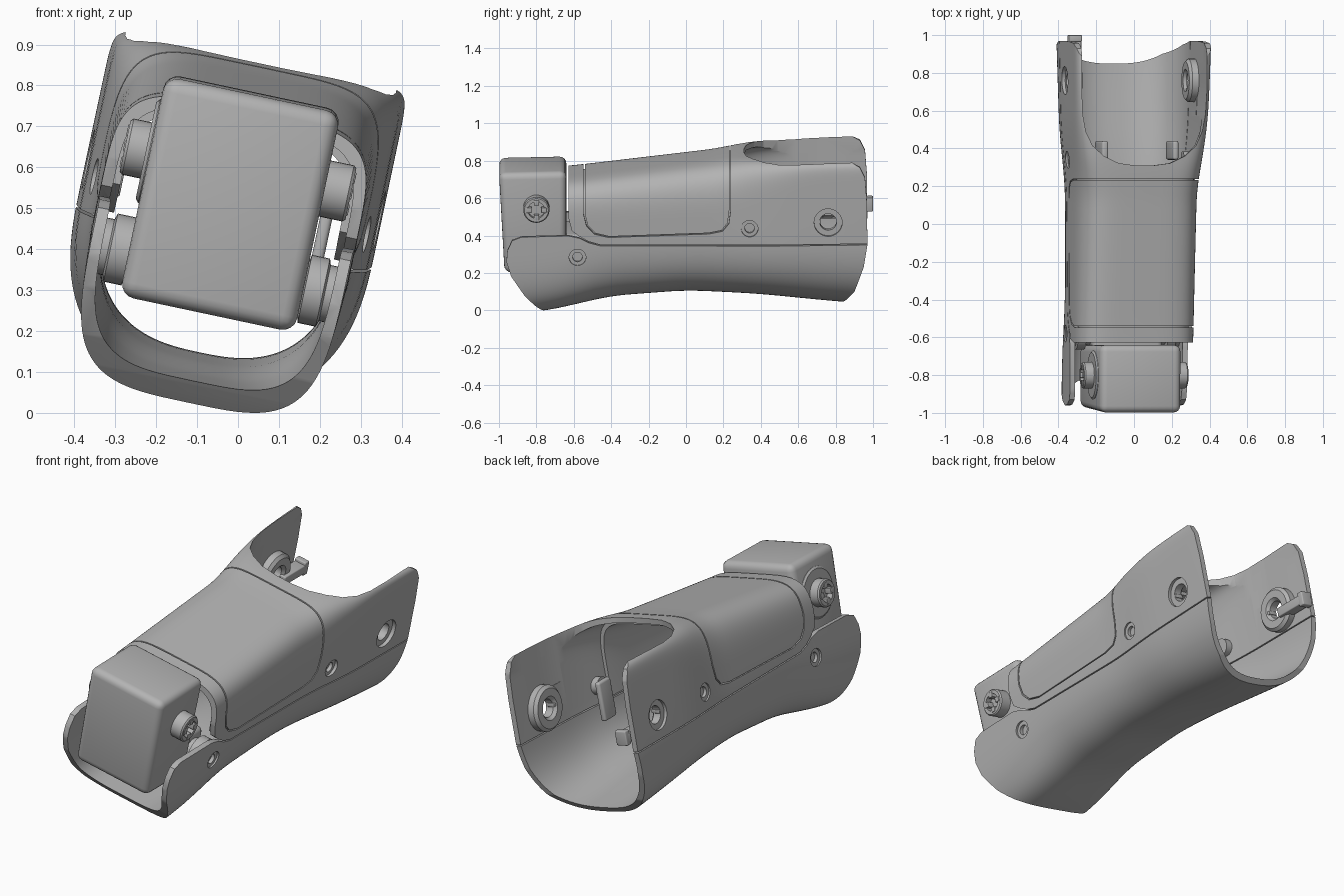
import bpy, bmesh, math
from mathutils import Matrix, Vector

if "Cube" in bpy.data.objects:
    bpy.data.objects.remove(bpy.data.objects["Cube"])

# One grey material
grey = bpy.data.materials.new("neutral_grey")
grey.use_nodes = True
COLOR = (0.45, 0.45, 0.45, 1)
grey.diffuse_color = COLOR
grey.node_tree.nodes["Principled BSDF"].inputs["Base Color"].default_value = COLOR
PARTS = []
WALL = 0.028

# Section tables along y: half width, height, depth and squareness of the tube
HALF = [(-1, .315), (-.6, .32), (.2, .327), (.5, .357), (1, .37)]
TOP = [(-1, .25), (-.6, .287), (.2, .385), (.3, .405), (1, .414)]
DEPTH = [(-1, .47), (-.75, .45), (-.4, .375), (0, .345), (.4, .365), (.8, .405), (1, .42)]
SQUARE_TOP = [(-1, 4.5), (.2, 4.5), (.45, 8), (.7, 16), (1, 20)]
SQUARE_LOW = [(-1, 4), (-.7, 3.6), (-.4, 2.8), (.2, 2.6), (1, 2.6)]
LIP = [(-1, 2.4), (-.75, 2.2), (-.5, 1), (1, 1)]  # thicker floor at the front


def linear(table, y):
    y = max(-1, min(1, y))
    for (a, va), (b, vb) in zip(table, table[1:]):
        if y <= b:
            return va + (vb - va) * (y - a) / (b - a)


def smooth(table, y):
    return sum(linear(table, y + k * 0.03) for k in range(-3, 4)) / 7


def finish(name, bm, part=True):
    bmesh.ops.recalc_face_normals(bm, faces=bm.faces)
    mesh = bpy.data.meshes.new(name)
    bm.to_mesh(mesh)
    bm.free()
    ob = bpy.data.objects.new(name, mesh)
    bpy.context.collection.objects.link(ob)
    mesh.materials.append(grey)
    if part:
        PARTS.append(ob)
    else:
        ob.hide_render = True
    return ob


def grid(bm, rings, close_rings):
    """Skin a list of vertex rings; optionally join last ring to first."""
    count = len(rings)
    for i in range(count if close_rings else count - 1):
        a, b = rings[i], rings[(i + 1) % count]
        for j in range(len(a)):
            k = (j + 1) % len(a)
            bm.faces.new((a[j], a[k], b[k], b[j]))


def section(y, inset, n=112):
    out = []
    half = smooth(HALF, y) - inset
    for i in range(n):
        t = math.tau * i / n
        c, s = math.cos(t), math.sin(t)
        if s >= 0:
            height, square = smooth(TOP, y) - inset, smooth(SQUARE_TOP, y)
        else:
            height, square = smooth(DEPTH, y) - inset * smooth(LIP, y), smooth(SQUARE_LOW, y)
        out.append((half * math.copysign(abs(c) ** (2 / square), c), y,
                    height * math.copysign(abs(s) ** (2 / square), s)))
    return out


def tube(name, outer=0, inner=WALL):
    """Hollow limb casing, to be trimmed by side profiles."""
    bm = bmesh.new()
    ys = [-1.02 + 2.04 * i / 50 for i in range(51)]
    outline = [(y, outer) for y in ys] + [(y, inner) for y in reversed(ys)]
    rings = [[bm.verts.new(p) for p in section(y, d)] for y, d in outline]
    grid(bm, rings, True)
    return finish(name, bm)


def prism(name, points, side=True, lo=-.6, hi=.6, part=False):
    """Extrude a (y, w) outline across the limb, or a (u, y) outline upward."""
    bm = bmesh.new()
    place = (lambda p, d: (d, p[0], p[1])) if side else (lambda p, d: (p[0], p[1], d))
    rings = [[bm.verts.new(place(p, d)) for p in points] for d in (lo, hi)]
    grid(bm, rings, False)
    for r in rings:
        bm.faces.new(r)
    return finish(name, bm, part)


def lathe(name, profile, y, w, side=1, part=True, n=32):
    """Turn a closed (radius, u) profile about the cross axis."""
    bm = bmesh.new()
    rings = []
    for i in range(n):
        t = math.tau * i / n
        rings.append([bm.verts.new((side * u, y + r * math.cos(t), w + r * math.sin(t)))
                      for r, u in profile])
    grid(bm, rings, True)
    bmesh.ops.remove_doubles(bm, verts=bm.verts, dist=1e-5)
    return finish(name, bm, part)


def block(name, lo, hi, bevel=0.01):
    ob = prism(name, [(lo[0], lo[1]), (hi[0], lo[1]), (hi[0], hi[1]), (lo[0], hi[1])],
               False, lo[2], hi[2], True)
    round_edges(ob, bevel)


def round_edges(ob, width):
    m = ob.modifiers.new("rounding", "BEVEL")
    m.width, m.segments, m.limit_method = width, 4, "ANGLE"
    bake(ob)


def bake(ob):
    dg = bpy.context.evaluated_depsgraph_get()
    mesh = bpy.data.meshes.new_from_object(ob.evaluated_get(dg))
    ob.modifiers.clear()
    ob.data = mesh


def boolean(ob, cutter, mode):
    m = ob.modifiers.new("cut", "BOOLEAN")
    m.operation, m.object, m.solver = mode, cutter, "EXACT"
    bake(ob)


# Lower shell trimmed by its side outline
lower = tube("lower_shell")
lower_cut = prism("lower_cutter", [
    (.97, -.036), (.2, -.051), (-.46, -.051), (-.52, -.035), (-.57, -.01), (-.63, .003),
    (-.88, -.005), (-.93, -.025), (-.955, -.08), (-.96, -.14), (-.935, -.22), (-.86, -.335),
    (-.8, -.4), (-.735, -.46), (-.7, -.6), (.8, -.6), (.82, -.42), (.9, -.31), (.95, -.16)])
boolean(lower, lower_cut, "INTERSECT")

# Upper shell with the scooped opening at the back
upper = tube("upper_shell")
upper_cut = prism("upper_cutter", [
    (-.628, .6), (-.628, .1), (-.61, .03), (-.57, 0), (-.52, -.028), (-.46, -.045), (.2, -.045),
    (.97, -.03), (.967, .2), (.957, .33), (.93, .385), (.88, .412), (.8, .6)])
boolean(upper, upper_cut, "INTERSECT")
scoop = [(.338, 1.1), (.338, .7), (.332, .58), (.315, .49), (.28, .415), (.22, .36),
         (.14, .322), (.05, .31)]
scoop += [(-u, y) for u, y in reversed(scoop)]
scoop_cut = prism("scoop_cutter", scoop, False, .16, .8)
boolean(upper, scoop_cut, "DIFFERENCE")

# Cover panel set into a groove in the upper shell
outline = [(-.54, .7), (-.54, .12), (-.525, .06), (-.485, .018), (-.41, 0), (.12, .02),
           (.19, .035), (.222, .075), (.232, .15), (.232, .7)]
panel = tube("cover_panel")
panel_cut = prism("panel_cutter", outline)
boolean(panel, panel_cut, "INTERSECT")
middle = Vector((-.155, .3))
gap = prism("groove_cutter", [middle + (Vector(p) - middle) * 1.018 for p in outline])
boolean(upper, gap, "DIFFERENCE")

# Liner that backs the panel and the groove
liner = tube("panel_liner", .024, .046)
liner_cut = prism("liner_cutter", [(-.6, .7), (-.6, .04), (-.5, -.03), (.27, -.03), (.27, .7)])
boolean(liner, liner_cut, "INTERSECT")

# Screw holes through both sides
cutters = [lower_cut, upper_cut, scoop_cut, panel_cut, gap, liner_cut]
for shell, y, w, r in ((lower, -.58, -.115, .045), (upper, .34, .047, .045), (upper, .76, .085, .075)):
    hole = lathe("hole_cutter", [(0, -.6), (r, -.6), (r, .6), (0, .6)], y, w, part=False)
    boolean(shell, hole, "DIFFERENCE")
    cutters.append(hole)
for c in cutters:
    bpy.data.objects.remove(c)

# Head block
head = prism("head_block", [(-1, .322), (-.64, .33), (-.64, -.225), (-.97, -.225)],
             True, -.22, .217, True)
round_edges(head, .036)
block("neck_block", (-.19, -.7, -.2), (.19, -.5, -.02), .03)

# Bearing disc on one side of the head
lathe("right_hub_disc", [(0, .2), (.13, .2), (.13, .222), (.12, .23), (0, .23)], -.8, .135, -1)

for s, label in ((-1, "right"), (1, "left")):
    # Hubs on the head block
    lathe(label + "_hub", [(0, .2), (.07, .2), (.07, .275), (.064, .282), (.045, .282),
                           (.045, .25), (0, .25)], -.8, .135, s)
    for k in range(4):
        a = math.tau * k / 4
        cy, cw = -.8 + .04 * math.cos(a), .135 + .04 * math.sin(a)
        us = sorted((s * .24, s * .285))
        block(label + "_hub_tooth", (us[0], cy - .014, cw - .014),
              (us[1], cy + .014, cw + .014), .003)
    # Pivots joining the neck to the lower shell
    wall = smooth(HALF, -.58)
    lathe(label + "_pivot", [(0, .18), (.06, .18), (.06, .215), (.085, .22), (.085, .265),
                             (.07, .27), (.07, wall - .03), (0, wall - .03)], -.58, -.115, s)
    # Recessed screws
    for y, w in ((-.58, -.115), (.34, .047)):
        a = smooth(HALF, y)
        lathe(label + "_screw", [(0, a - .06), (.045, a - .06), (.045, a - .012),
                                 (.026, a - .012), (.026, a - .03), (0, a - .03)], y, w, s)
    # Rear joint bosses, open in the middle
    a = smooth(HALF, .76)
    lathe(label + "_rear_boss", [(.045, a - .018), (.076, a - .018), (.076, a - .026),
                                 (.115, a - .026), (.115, a - .06), (.1, a - .075),
                                 (.06, a - .075), (.045, a - .06)], .76, .085, s)
    us = sorted((s * (a - .07), s * (a - .02)))
    block(label + "_boss_bar", (us[0], .66, .075), (us[1], .72, .095), .004)
    # Inner link plates
    us = (-.165, -.13) if s < 0 else (.22, .25)
    block(label + "_link_plate", (us[0], .34, -.1), (us[1], .44, .1), .012)

# Locking tab behind the right rear boss
block("locking_tab", (-.335, .8, .02), (-.27, .985, .07), .006)
block("locking_tab_end", (-.335, .965, .01), (-.27, 1, .085), .006)

# Roll the whole limb, then rest it on the ground
roll = Matrix.Translation((-.028, 0, .46)) @ Matrix.Rotation(math.radians(12), 4, "Y")
for ob in PARTS:
    ob.data.transform(roll)
low = min(v.co.z for ob in PARTS for v in ob.data.vertices)
bpy.ops.object.select_all(action="DESELECT")
for ob in PARTS:
    ob.data.transform(Matrix.Translation((0, 0, -low)))
    ob.select_set(True)
bpy.context.view_layer.objects.active = lower
bpy.ops.object.shade_smooth_by_angle(angle=math.radians(35))
